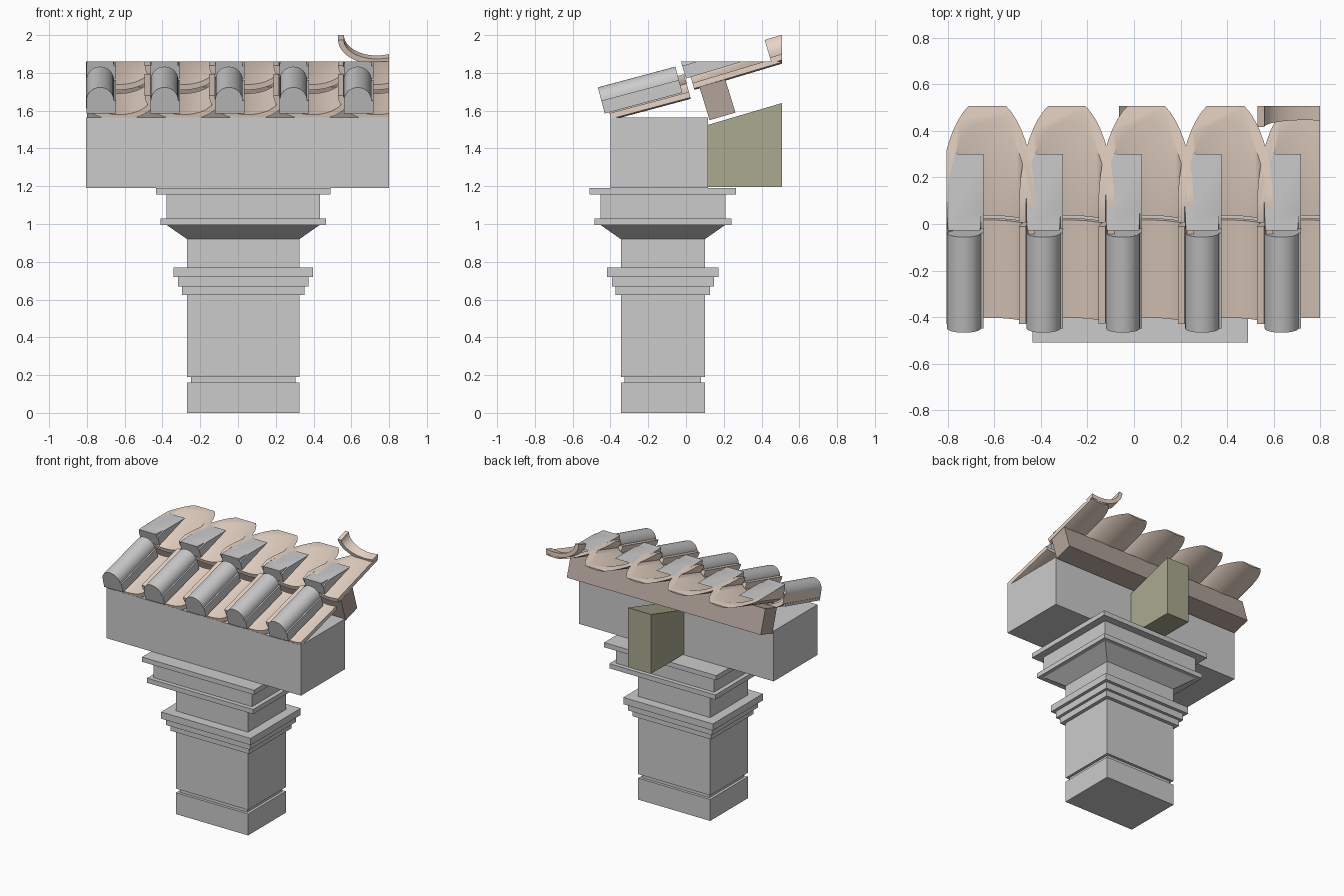
import bpy, bmesh, math
from mathutils import Vector

if "Cube" in bpy.data.objects:
    bpy.data.objects.remove(bpy.data.objects["Cube"])


def material(name, rgb):
    m = bpy.data.materials.new(name)
    m.diffuse_color = (*rgb, 1)
    m.use_nodes = True
    m.node_tree.nodes["Principled BSDF"].inputs["Base Color"].default_value = m.diffuse_color
    return m


CLAY = material("clay", (0.80, 0.66, 0.56))
WOOD = material("brown_wood", (0.45, 0.37, 0.33))
OLIVE = material("olive_wood", (0.40, 0.40, 0.28))
MORTAR = material("dark_grey", (0.62, 0.62, 0.62))


def finish(bm, name, mat=None, smooth=False):
    bmesh.ops.recalc_face_normals(bm, faces=bm.faces[:])
    me = bpy.data.meshes.new(name)
    bm.to_mesh(me)
    bm.free()
    ob = bpy.data.objects.new(name, me)
    bpy.context.collection.objects.link(ob)
    if mat:
        me.materials.append(mat)
    if smooth:
        bpy.ops.object.select_all(action='DESELECT')
        ob.select_set(True)
        bpy.context.view_layer.objects.active = ob
        bpy.ops.object.shade_smooth_by_angle(angle=math.radians(35))
    return ob


def loft(rings):
    """Closed solid through rings of equal point count."""
    bm = bmesh.new()
    vs = [[bm.verts.new(p) for p in r] for r in rings]
    n = len(vs[0])
    for a, b in zip(vs, vs[1:]):
        for i in range(n):
            j = (i + 1) % n
            bm.faces.new((a[i], a[j], b[j], b[i]))
    bm.faces.new(vs[0])
    bm.faces.new(vs[-1])
    return bm


def cut(bm, point, normal):
    """Slice off everything beyond a plane and cap the hole."""
    bmesh.ops.bisect_plane(bm, geom=bm.verts[:] + bm.edges[:] + bm.faces[:],
                           plane_co=point, plane_no=normal, clear_outer=True)
    edges = [e for e in bm.edges if e.is_boundary]
    if edges:
        bmesh.ops.holes_fill(bm, edges=edges, sides=0)


def sloped(name, profile, x, y, z, length, slope, mat, top=None):
    """Extrude an (x, height) profile up the roof slope, trimmed to the section."""
    c, s = math.cos(slope), math.sin(slope)
    rings = [[Vector((x + px, y + t * c - h * s, z + t * s + h * c)) for px, h in profile]
             for t in (0, length)]
    bm = loft(rings)
    cut(bm, (0.8, 0, 0), (1, 0, 0))
    cut(bm, (-0.805, 0, 0), (-1, 0, 0))
    cut(bm, (0, 0.507, 0), (0, 1, 0))
    if top:
        cut(bm, (0, 0, top), (0, 0, 1))
    return finish(bm, name, mat, True)


def extrude_x(name, yz, x0, x1, mat=None):
    return finish(loft([[(x, y, z) for y, z in yz] for x in (x0, x1)]), name, mat)


# Moulded pillar: (outward offset, height) steps around a rectangular shaft
STEPS = [(0, 0), (0, .16), (-.02, .16), (-.02, .19), (0, .19), (0, .625), (.027, .625),
         (.027, .67), (.048, .67), (.048, .72), (.072, .72), (.072, .77), (0, .77),
         (0, .92), (.108, .995), (.14, .995), (.14, 1.03), (.108, 1.03),
         (.108, 1.155), (.165, 1.155), (.165, 1.19)]
X0, X1, Y0, Y1 = -.27, .325, -.345, .10
finish(loft([[(X0 - d, Y0 - d, z), (X1 + d, Y0 - d, z), (X1 + d, Y1 + d, z), (X0 - d, Y1 + d, z)]
             for d, z in STEPS]), "pillar")

# Beam, rafter and tilted purlin
extrude_x("beam", [(-.40, 1.19), (.117, 1.19), (.117, 1.565), (-.40, 1.565)], -.805, .80)
extrude_x("rafter", [(.117, 1.197), (.507, 1.197), (.507, 1.64), (.117, 1.525)], -.065, .125, OLIVE)
extrude_x("purlin", [(.125, 1.55), (.262, 1.59), (.208, 1.765), (.071, 1.725)], -.80, .80, WOOD)

# Pan tile cross-section: half-elliptical trough
N = 24
angles = [math.pi + math.pi * i / N for i in range(N + 1)]
PAN = [(.205 * math.cos(a), .135 + .135 * math.sin(a)) for a in angles]
PAN += [(.175 * math.cos(a), .135 + .105 * math.sin(a)) for a in reversed(angles)]

# Cover cross-section: round top on a slightly wider base
COVER = [(-.073, 0), (.083, 0), (.083, .07)]
COVER += [(.073 * math.cos(math.pi * i / 16), .07 + .073 * math.sin(math.pi * i / 16))
          for i in range(17)]

LOW, HIGH = math.radians(15), math.radians(16.7)
for i in range(5):
    pan_x, cover_x = -.63 + .341 * i, -.73 + .341 * i
    sloped(f"lower_pan_{i}", PAN, pan_x, -.395, 1.55, .435, LOW, CLAY)
    sloped(f"upper_pan_{i}", PAN, pan_x, .045, 1.71, .60, HIGH, CLAY, 1.86)
    sloped(f"lower_cover_{i}", COVER, cover_x, -.43, 1.585, .425, LOW, MORTAR)
    sloped(f"upper_cover_{i}", COVER, cover_x, 0, 1.77, .45, HIGH, MORTAR, 1.86)

# Start of the next course, on the right end only
sloped("top_pan", PAN, .735, .455, 1.845, .15, HIGH, CLAY)
